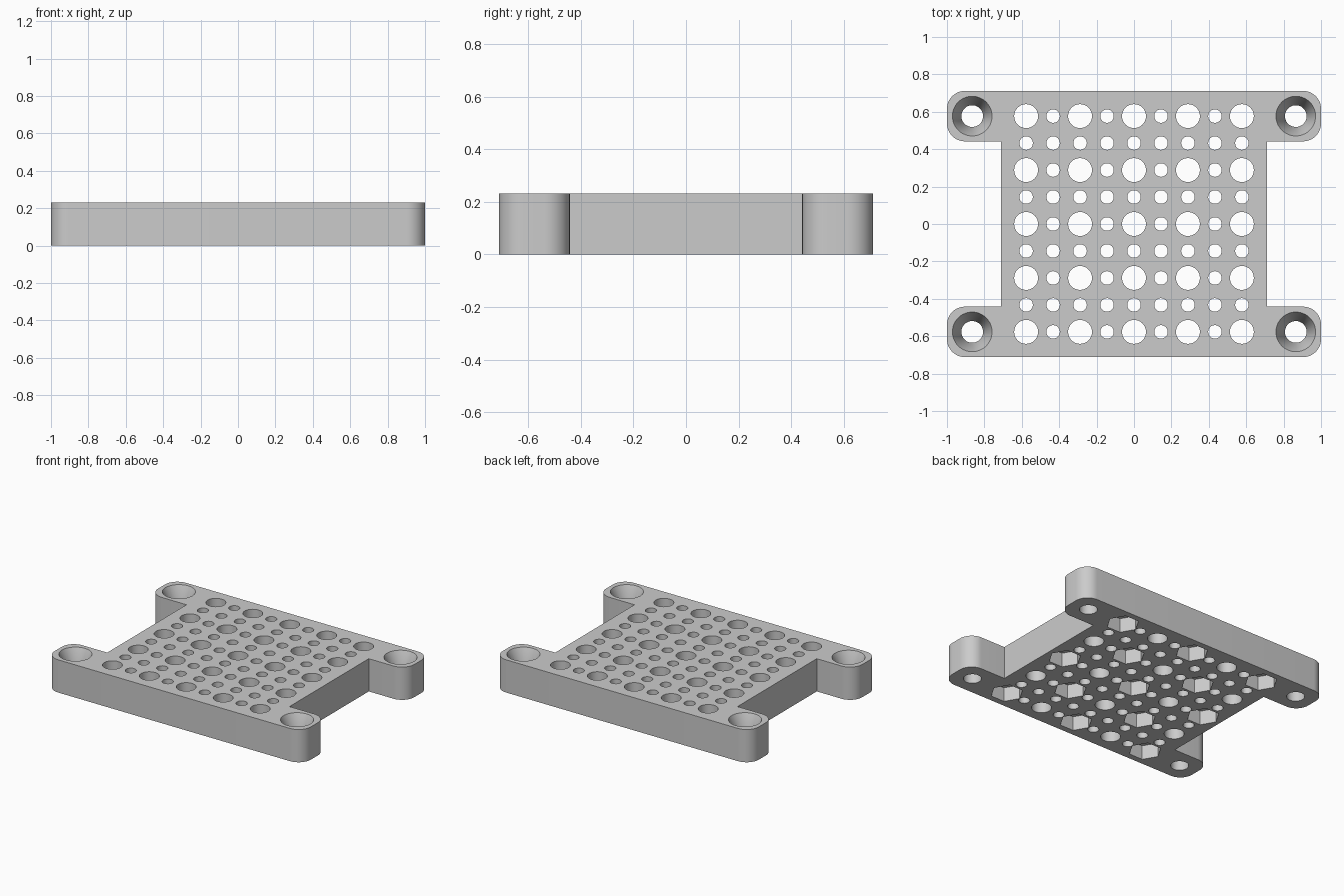
import bpy
import bmesh
from math import cos, sin, pi

HEIGHT, HALF, NOTCH = 0.231, 0.7115, 0.442
PITCH = 0.1442          # distance between neighbouring holes
CORNER = 0.096          # outer corner radius

old = bpy.data.objects.get("Cube")
if old:
    bpy.data.objects.remove(old)

grey = bpy.data.materials.new("plain_grey")
grey.use_nodes = True
grey.diffuse_color = (0.6, 0.6, 0.6, 1)
grey.node_tree.nodes["Principled BSDF"].inputs["Base Color"].default_value = (0.6, 0.6, 0.6, 1)


def make_object(name, bm):
    bmesh.ops.recalc_face_normals(bm, faces=bm.faces)
    mesh = bpy.data.meshes.new(name)
    bm.to_mesh(mesh)
    bm.free()
    mesh.materials.append(grey)
    obj = bpy.data.objects.new(name, mesh)
    bpy.context.collection.objects.link(obj)
    return obj


def arc(cx, cy, start, steps=12):
    return [(cx + CORNER * cos(start + pi / 2 * i / steps),
             cy + CORNER * sin(start + pi / 2 * i / steps)) for i in range(steps + 1)]


def prism(bm, x, y, z0, z1, r0, r1, sides):
    """Add a closed cylinder or cone, first corner on +x."""
    rings = []
    for z, r in ((z0, r0), (z1, r1)):
        rings.append([bm.verts.new((x + r * cos(2 * pi * i / sides),
                                    y + r * sin(2 * pi * i / sides), z))
                      for i in range(sides)])
    for i in range(sides):
        j = (i + 1) % sides
        bm.faces.new((rings[0][i], rings[0][j], rings[1][j], rings[1][i]))
    bm.faces.new(rings[0][::-1])
    bm.faces.new(rings[1])


# Plate outline: one quarter, mirrored to all four
quarter = [(HALF, NOTCH)]
quarter += arc(1 - CORNER, NOTCH + CORNER, -pi / 2)
quarter += arc(1 - CORNER, HALF - CORNER, 0)
half = quarter + [(-x, y) for x, y in reversed(quarter)]
outline = half + [(x, -y) for x, y in reversed(half)]

bm = bmesh.new()
base = bm.faces.new([bm.verts.new((x, y, 0)) for x, y in outline])
top = bmesh.ops.extrude_face_region(bm, geom=[base])
bmesh.ops.translate(bm, vec=(0, 0, HEIGHT),
                    verts=[v for v in top["geom"] if isinstance(v, bmesh.types.BMVert)])
plate = make_object("mounting_plate", bm)

# Through holes: wide ones where both indices are even, narrow ones between
holes = bmesh.new()
recesses = bmesh.new()
for i in range(-4, 5):
    for j in range(-4, 5):
        if i % 2 and j % 2:
            radius = 0.036
        elif i % 2 == 0 and j % 2 == 0:
            radius = 0.064
        else:
            radius = 0.036
        prism(holes, i * PITCH, j * PITCH, -0.1, HEIGHT + 0.1, radius, radius, 32)
        # Hexagonal nut pockets under every second wide hole
        if radius > 0.05 and (i + j) % 4 == 0:
            prism(recesses, i * PITCH, j * PITCH, -0.1, 0.1, 0.106, 0.106, 6)

# Countersunk screw holes in the four arms
SINK = 0.115
for sx in (-1, 1):
    for sy in (-1, 1):
        x, y = sx * 0.865, sy * 4 * PITCH
        prism(holes, x, y, -0.1, HEIGHT + 0.1, 0.058, 0.058, 48)
        slope = (0.106 - 0.058) / SINK
        prism(recesses, x, y, HEIGHT - SINK, HEIGHT + 0.05, 0.058, 0.106 + slope * 0.05, 48)

# Cut the holes first, then the recesses
bpy.context.view_layer.objects.active = plate
for name, cutter_bm in (("hole_cutter", holes), ("recess_cutter", recesses)):
    cutter = make_object(name, cutter_bm)
    cutter.hide_render = True
    mod = plate.modifiers.new(name, 'BOOLEAN')
    mod.operation = 'DIFFERENCE'
    mod.solver = 'EXACT'
    mod.object = cutter
    bpy.ops.object.modifier_apply(modifier=mod.name)
    bpy.data.objects.remove(cutter)

# One colour throughout, smooth round walls with sharp rims
plate.data.materials.clear()
plate.data.materials.append(grey)
for poly in plate.data.polygons:
    poly.material_index = 0
bpy.ops.object.select_all(action='DESELECT')
plate.select_set(True)
bpy.ops.object.shade_smooth_by_angle(angle=pi / 6)
